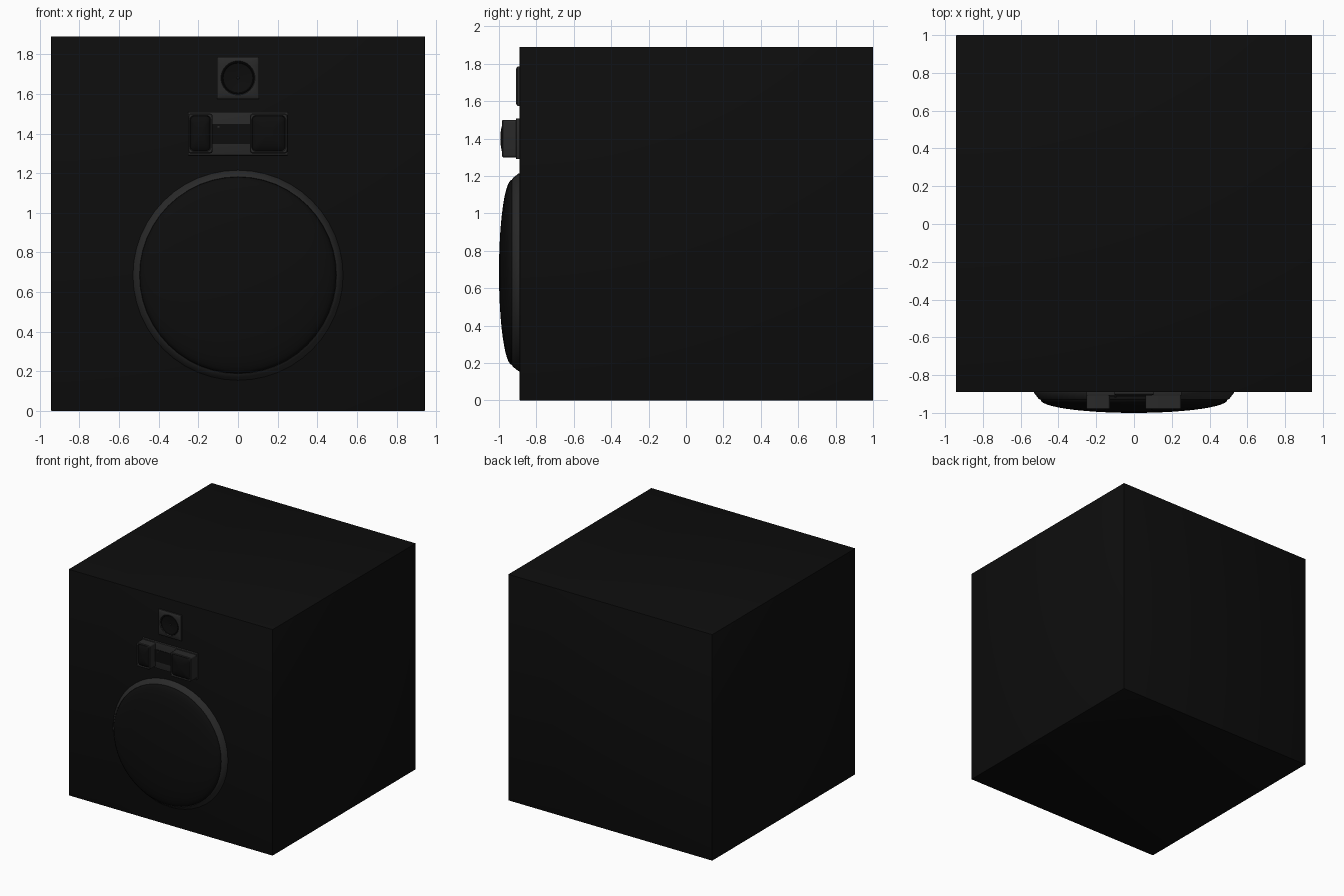
import bpy, bmesh, math

if "Cube" in bpy.data.objects:
    bpy.data.objects.remove(bpy.data.objects["Cube"])


def material(name, v):
    m = bpy.data.materials.new(name)
    m.diffuse_color = (v, v, v, 1)
    m.use_nodes = True
    m.node_tree.nodes["Principled BSDF"].inputs["Base Color"].default_value = m.diffuse_color
    return m


BLACK = material("black", 0.004)
TRIM = material("dark_grey", 0.022)


def finish(name, bm, mat, angle=35):
    bmesh.ops.recalc_face_normals(bm, faces=bm.faces)
    me = bpy.data.meshes.new(name)
    bm.to_mesh(me)
    bm.free()
    me.materials.append(mat)
    ob = bpy.data.objects.new(name, me)
    bpy.context.collection.objects.link(ob)
    bpy.ops.object.select_all(action='DESELECT')
    bpy.context.view_layer.objects.active = ob
    ob.select_set(True)
    bpy.ops.object.shade_smooth_by_angle(angle=math.radians(angle))
    return ob


def box(name, x, y, z, mat, bevel=0.0):
    bm = bmesh.new()
    bmesh.ops.create_cube(bm, size=1)
    for v in bm.verts:
        v.co = [lo + (hi - lo) * (c + 0.5) for (lo, hi), c in zip((x, y, z), v.co)]
    if bevel:
        bmesh.ops.bevel(bm, geom=bm.edges[:], offset=bevel, segments=2,
                        profile=0.5, affect='EDGES')
    return finish(name, bm, mat)


def circle(r, cz, n=32):
    return [(r * math.cos(2 * math.pi * i / n), cz + r * math.sin(2 * math.pi * i / n))
            for i in range(n)]


def square(half, cz, n=32):
    # square outline sampled at the same angles as circle(), so the two can be bridged
    pts = []
    for i in range(n):
        c, s = math.cos(2 * math.pi * i / n), math.sin(2 * math.pi * i / n)
        k = half / max(abs(c), abs(s))
        pts.append((c * k, cz + s * k))
    return pts


def rounded(cx, cz, hx, hz, r, seg=5):
    pts = []
    for q, (sx, sz) in enumerate([(1, 1), (-1, 1), (-1, -1), (1, -1)]):
        for i in range(seg + 1):
            a = math.pi / 2 * (q + i / seg)
            pts.append((cx + sx * (hx - r) + r * math.cos(a),
                        cz + sz * (hz - r) + r * math.sin(a)))
    return pts


def skin(name, rings, mat, cap=True):
    """Bridge outlines [(points, y), ...] and cap the last one."""
    bm = bmesh.new()
    loops = [[bm.verts.new((x, y, z)) for x, z in pts] for pts, y in rings]
    n = len(loops[0])
    for a, b in zip(loops, loops[1:]):
        for i in range(n):
            j = (i + 1) % n
            bm.faces.new((a[i], a[j], b[j], b[i]))
    if cap:
        bm.faces.new(loops[-1])
    return finish(name, bm, mat)


# cabinet
FRONT = -0.89
box("cabinet", (-0.943, 0.943), (FRONT, 1.0), (0, 1.89), BLACK, 0.004)

# woofer surround and domed cover
WZ = 0.685
skin("woofer_surround", [(circle(r, WZ, 48), y) for r, y in
     [(0.53, FRONT), (0.528, -0.896), (0.505, -0.925), (0.497, -0.93), (0.494, -0.915)]],
     TRIM, cap=False)
dome = [(0.497, -0.915)]
for i in range(13):
    a = math.pi / 2 * i / 12.2
    dome.append((0.495 * math.cos(a), -0.93 - 0.07 * math.sin(a)))
skin("woofer_dome", [(circle(r, WZ, 48), y) for r, y in dome], BLACK)

# tweeter plate with round opening, shallow horn and centre tip
TZ = 1.68
skin("tweeter_plate", [(square(0.106, TZ), FRONT), (square(0.106, TZ), -0.901),
     (square(0.092, TZ), -0.909), (circle(0.086, TZ), -0.909),
     (circle(0.083, TZ), -0.902)], TRIM, cap=False)
skin("tweeter_horn", [(circle(r, TZ), y) for r, y in
     [(0.083, -0.902), (0.079, -0.906), (0.075, -0.902), (0.04, -0.896), (0.008, -0.893)]],
     BLACK)
skin("tweeter_tip", [(circle(0.007, TZ, 12), -0.891), (circle(0.007, TZ, 12), -0.897),
                     (circle(0.003, TZ, 12), -0.9)], TRIM)

# control panel with a dark centre strip
MZ = 1.40
box("panel", (-0.252, 0.252), (FRONT - 0.018, FRONT + 0.01), (1.29, 1.508), TRIM, 0.002)
box("panel_strip", (-0.13, 0.065), (-0.912, -0.89), (1.347, 1.447), BLACK)
skin("panel_knob", [(rounded(-0.098, 1.433, r, r, r * 0.9), y)
                    for r, y in [(0.006, -0.91), (0.006, -0.916), (0.003, -0.918)]], TRIM)

# framed blocks with pillow-shaped faces
for side, cx, hx in (("left", -0.19, 0.062), ("right", 0.155, 0.095)):
    hz = 0.1
    skin(side + "_block", [(rounded(cx, MZ, hx - d, hz - d, r), y) for d, r, y in
         [(0, 0.012, FRONT), (0, 0.012, -0.978), (0.004, 0.012, -0.983),
          (0.009, 0.022, -0.983), (0.012, 0.022, -0.972)]], TRIM, cap=False)
    skin(side + "_pillow", [(rounded(cx, MZ, (hx - 0.012) * k, (hz - 0.012) * k, 0.022 * k), y)
         for k, y in [(1, -0.972), (0.92, -0.978), (0.75, -0.985), (0.5, -0.99), (0.2, -0.992)]],
         BLACK)
